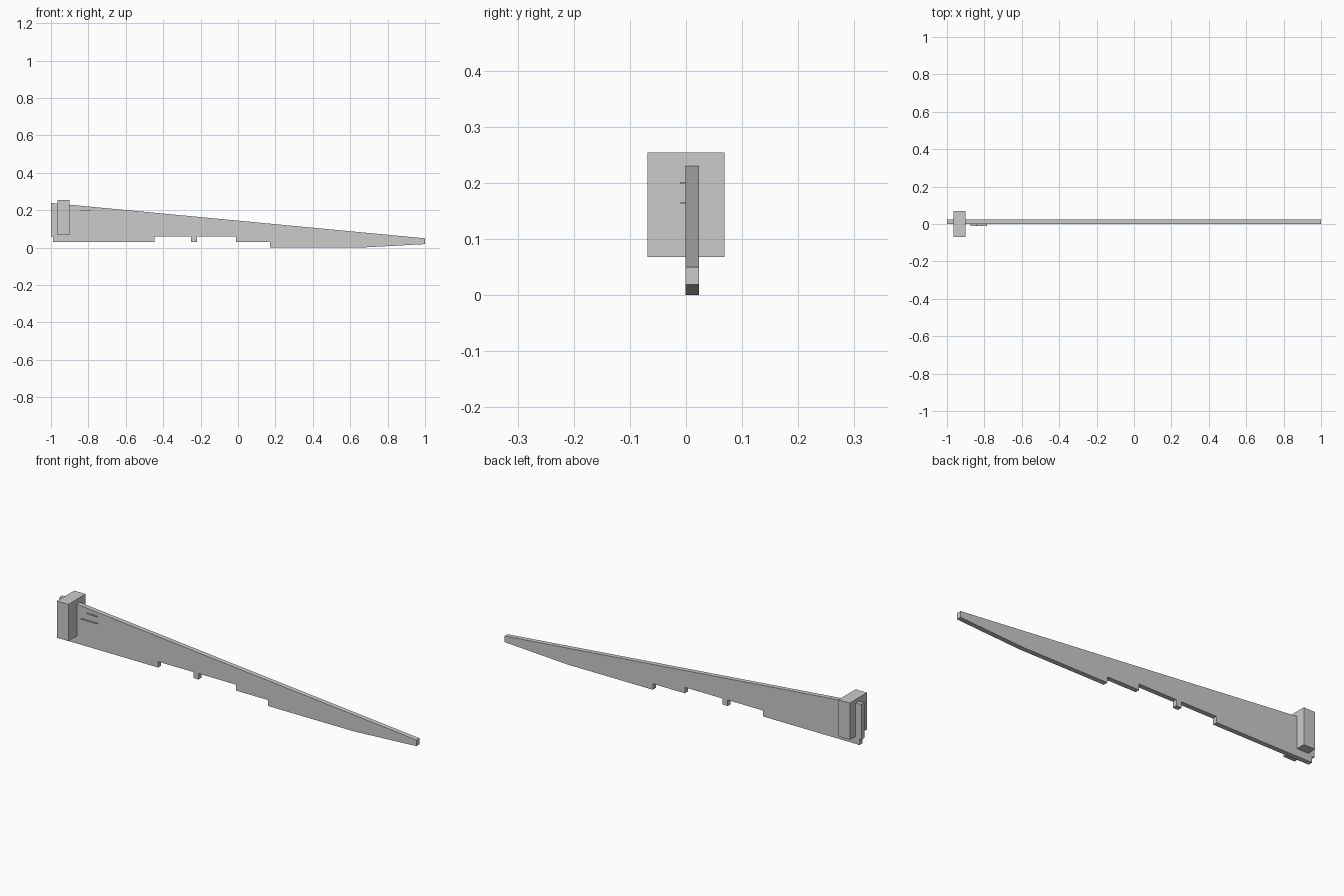
import bpy, bmesh

if "Cube" in bpy.data.objects:
    bpy.data.objects.remove(bpy.data.objects["Cube"])


def finish(name, bm):
    bmesh.ops.recalc_face_normals(bm, faces=bm.faces)
    mesh = bpy.data.meshes.new(name)
    bm.to_mesh(mesh)
    bm.free()
    obj = bpy.data.objects.new(name, mesh)
    bpy.context.collection.objects.link(obj)
    return obj


def extruded_profile(name, points, y0, y1):
    bm = bmesh.new()
    face = bm.faces.new([bm.verts.new((x, y0, z)) for x, z in points])
    grown = bmesh.ops.extrude_face_region(bm, geom=[face])["geom"]
    verts = [g for g in grown if isinstance(g, bmesh.types.BMVert)]
    bmesh.ops.translate(bm, verts=verts, vec=(0, y1 - y0, 0))
    return finish(name, bm)


def box(name, x0, x1, y0, y1, z0, z1):
    return extruded_profile(name, [(x0, z0), (x1, z0), (x1, z1), (x0, z1)], y0, y1)


# Long tapering plate with a stepped lower edge and one small tab
plate = [
    (-1.0, 0.239), (-1.0, 0.06), (-0.988, 0.06), (-0.988, 0.03),
    (-0.447, 0.03), (-0.447, 0.06), (-0.25, 0.06), (-0.25, 0.03),
    (-0.22, 0.03), (-0.22, 0.06), (-0.01, 0.06), (-0.01, 0.03),
    (0.17, 0.03), (0.17, 0.0), (0.65, 0.0), (1.0, 0.019), (1.0, 0.05),
]
extruded_profile("tapered_plate", plate, -0.001, 0.023)

# Upright block straddling the tall end
box("end_block", -0.966, -0.902, -0.069, 0.069, 0.068, 0.254)

# Two thin ledges on the front face
for name, x0, z in (("upper_ledge", -0.842, 0.2), ("lower_ledge", -0.875, 0.164)):
    box(name, x0, -0.785, -0.0105, 0.0, z - 0.001, z + 0.001)
